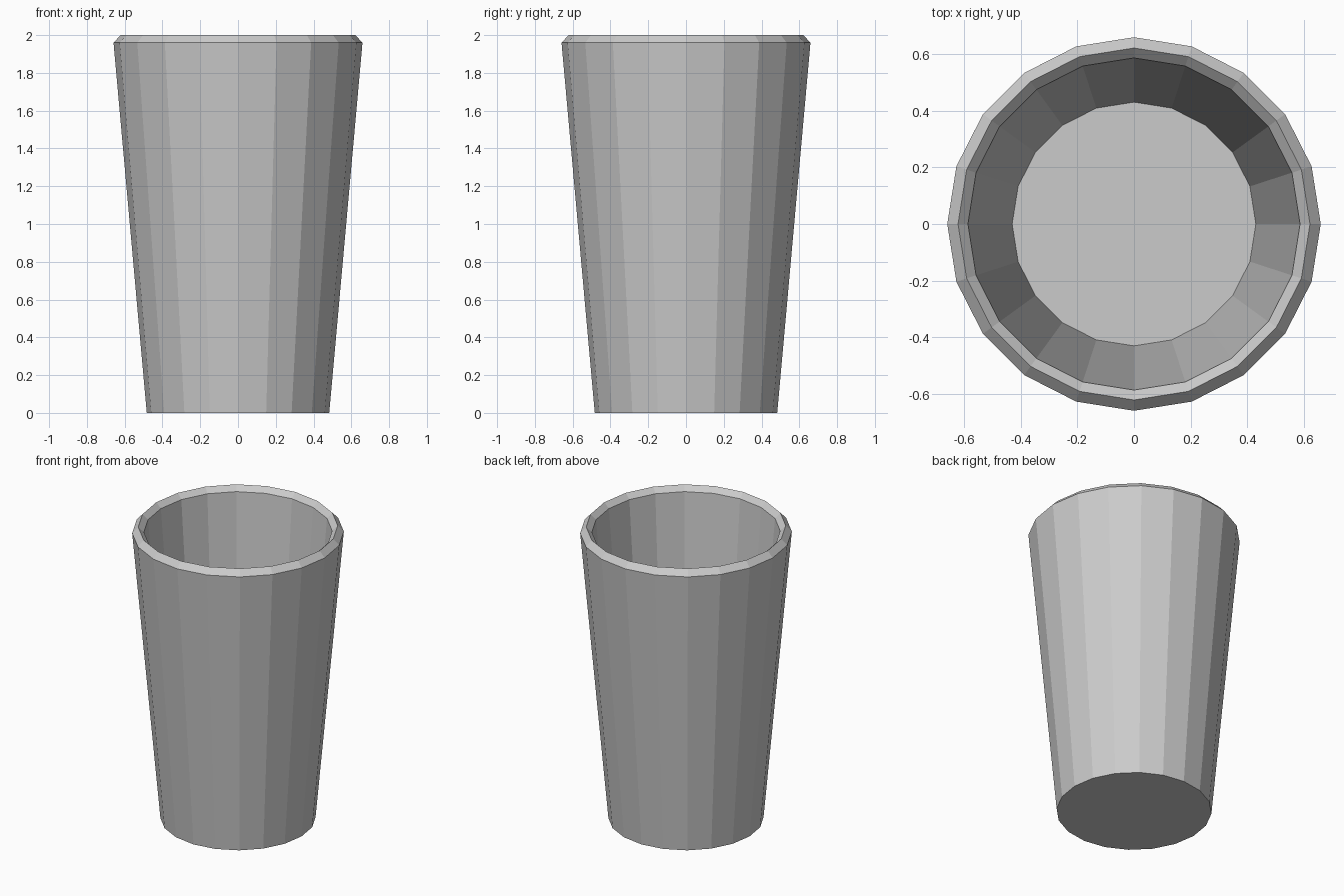
import bpy, bmesh
from math import cos, sin, pi

if "Cube" in bpy.data.objects:
    bpy.data.objects.remove(bpy.data.objects["Cube"])

SIDES = 20
# (radius, height): outer base, outer rim, rim ridge, inner rim, inner floor
PROFILE = [(0.483, 0.0), (0.659, 1.96), (0.621, 2.0), (0.586, 1.966), (0.43, 0.053)]

bm = bmesh.new()
rings = [[bm.verts.new((r * cos(2 * pi * i / SIDES), r * sin(2 * pi * i / SIDES), z))
          for i in range(SIDES)] for r, z in PROFILE]

# Outer wall, peaked rim and inner wall
for low, high in zip(rings, rings[1:]):
    for i in range(SIDES):
        j = (i + 1) % SIDES
        bm.faces.new((low[i], low[j], high[j], high[i]))

# Underside and inner floor
bm.faces.new(rings[0][::-1])
bm.faces.new(rings[-1])
bmesh.ops.recalc_face_normals(bm, faces=bm.faces[:])

mesh = bpy.data.meshes.new("cup")
bm.to_mesh(mesh)
bm.free()
cup = bpy.data.objects.new("cup", mesh)
bpy.context.collection.objects.link(cup)
